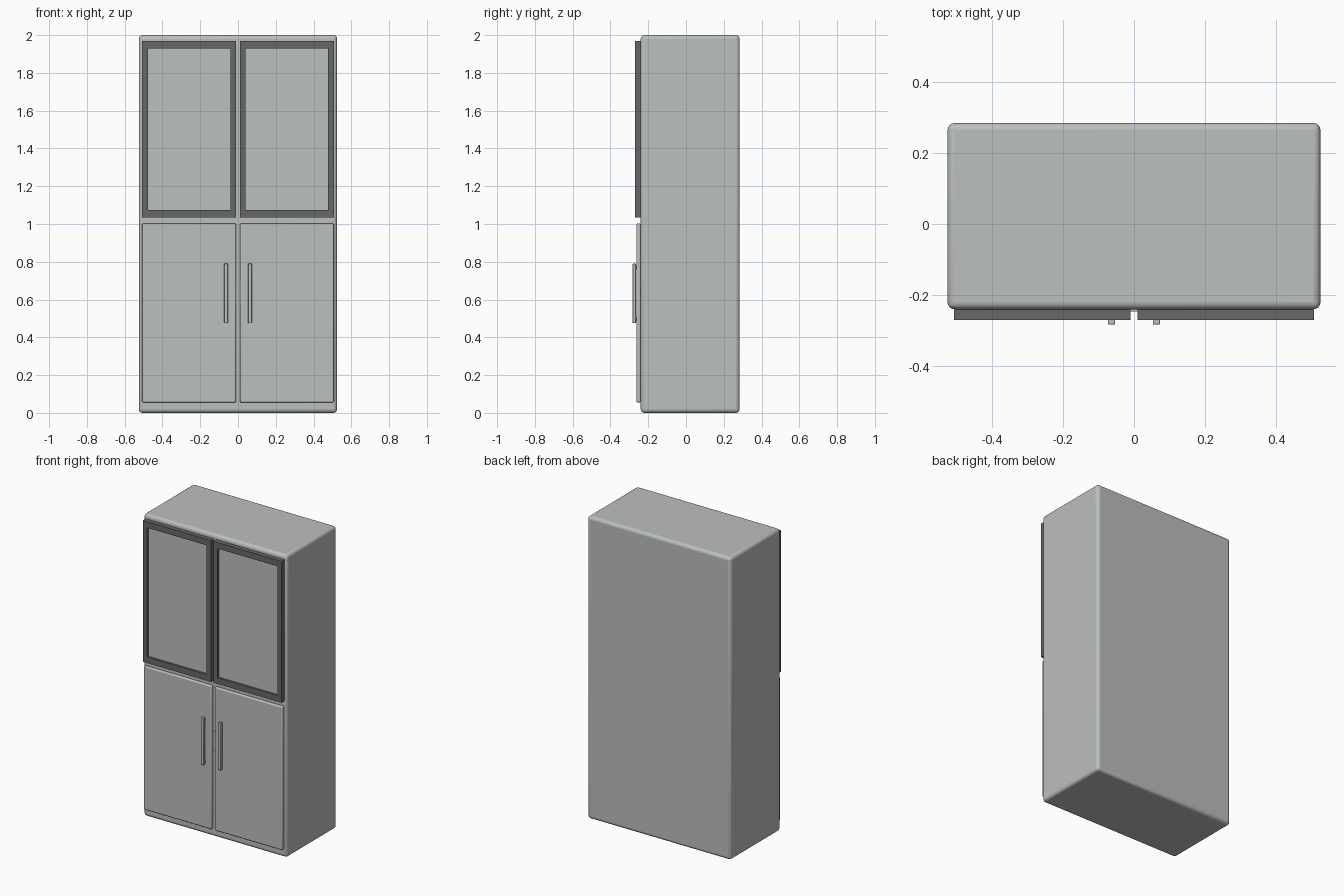
import bpy, bmesh
from mathutils import Vector

if "Cube" in bpy.data.objects:
    bpy.data.objects.remove(bpy.data.objects["Cube"])


def material(name, rgb):
    m = bpy.data.materials.new(name)
    m.diffuse_color = (*rgb, 1)
    m.use_nodes = True
    m.node_tree.nodes["Principled BSDF"].inputs["Base Color"].default_value = m.diffuse_color
    return m


GREY = material("light_grey", (0.50, 0.525, 0.51))
DARK = material("dark_frame", (0.135, 0.137, 0.147))


def finish(bm, name, mat, bevel=0, segments=3):
    bmesh.ops.recalc_face_normals(bm, faces=bm.faces)
    mesh = bpy.data.meshes.new(name)
    bm.to_mesh(mesh)
    bm.free()
    mesh.materials.append(mat)
    ob = bpy.data.objects.new(name, mesh)
    bpy.context.collection.objects.link(ob)
    if bevel:
        mod = ob.modifiers.new("rounded_edges", "BEVEL")
        mod.width = bevel
        mod.segments = segments
        bpy.context.view_layer.objects.active = ob
        ob.select_set(True)
        bpy.ops.object.shade_smooth_by_angle()
        ob.select_set(False)
    return ob


def add_box(bm, lo, hi):
    lo, hi = Vector(lo), Vector(hi)
    verts = bmesh.ops.create_cube(bm, size=1)["verts"]
    for v in verts:
        v.co = (lo + hi) / 2 + v.co * (hi - lo)


def box(name, lo, hi, mat, bevel=0, segments=3):
    bm = bmesh.new()
    add_box(bm, lo, hi)
    return finish(bm, name, mat, bevel, segments)


def span(side, a, b):
    """Mirror an x range to the given side, keeping it ordered."""
    return sorted((side * a, side * b))


# Cabinet body
FRONT = -0.24
box("cabinet_body", (-0.525, FRONT, 0), (0.525, 0.284, 2), GREY, 0.02, 4)

for side, label in ((-1, "left"), (1, "right")):
    # Upper door frame: stiles between full-width rails
    bm = bmesh.new()
    for a, b, z0, z1 in ((0.010, 0.507, 1.035, 1.075), (0.010, 0.507, 1.93, 1.97),
                         (0.010, 0.040, 1.075, 1.93), (0.477, 0.507, 1.075, 1.93)):
        x0, x1 = span(side, a, b)
        add_box(bm, (x0, -0.27, z0), (x1, FRONT, z1))
    finish(bm, f"{label}_upper_door_frame", DARK)

    # Upper door panel, set back in the frame
    x0, x1 = span(side, 0.035, 0.482)
    box(f"{label}_upper_door_panel", (x0, -0.256, 1.07), (x1, FRONT, 1.935), GREY)

    # Lower door
    x0, x1 = span(side, 0.011, 0.507)
    box(f"{label}_lower_door", (x0, -0.262, 0.055), (x1, FRONT, 1.003), GREY, 0.007)

    # Handle: upright bar on two short posts
    x0, x1 = span(side, 0.053, 0.073)
    box(f"{label}_handle_bar", (x0, -0.283, 0.475), (x1, -0.265, 0.79), GREY, 0.003, 2)
    bm = bmesh.new()
    for z in (0.495, 0.77):
        add_box(bm, (x0 + 0.003, -0.268, z - 0.012), (x1 - 0.003, -0.258, z + 0.012))
    finish(bm, f"{label}_handle_posts", GREY)

# Latch plate between the lower doors
box("latch_plate", (-0.013, -0.247, 0.572), (0.013, FRONT, 0.70), GREY)
